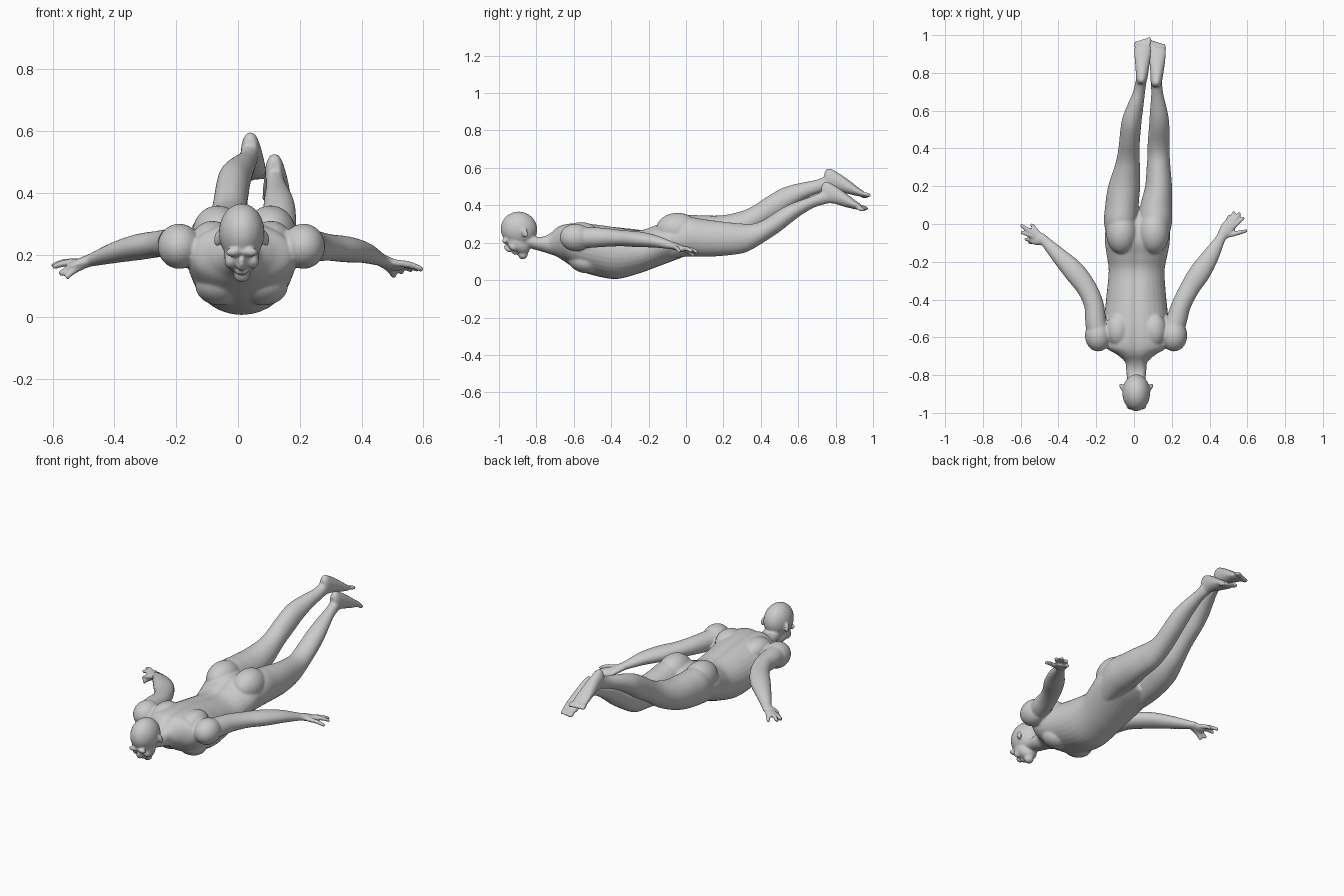
import bpy, bmesh, math
from mathutils import Vector, Matrix

bm = bmesh.new()
SIDES = 32


def spline(rows, steps=5):
    """Catmull-Rom through rows of numbers."""
    pts = [Vector(r) for r in rows]
    out = []
    for i in range(len(pts) - 1):
        a, b, c, d = pts[max(i - 1, 0)], pts[i], pts[i + 1], pts[min(i + 2, len(pts) - 1)]
        for s in range(steps):
            t = s / steps
            out.append(0.5 * (2 * b + (c - a) * t + (2 * a - 5 * b + 4 * c - d) * t * t
                              + (3 * b - a - 3 * c + d) * t ** 3))
    return out + [pts[-1]]


def skin(rings):
    vs = [[bm.verts.new(p) for p in r] for r in rings]
    n = len(rings[0])
    fs = [bm.faces.new((a[i], a[(i + 1) % n], b[(i + 1) % n], b[i]))
          for a, b in zip(vs, vs[1:]) for i in range(n)]
    fs += [bm.faces.new(vs[0]), bm.faces.new(vs[-1])]
    bmesh.ops.recalc_face_normals(bm, faces=fs)


def sections(rows, groove=0.0):
    """Upright cross-sections: y, x, half width, z low, z high."""
    rings = []
    for y, x, w, lo, hi in spline(rows):
        ring = []
        for k in range(SIDES):
            a = 2 * math.pi * k / SIDES
            dx, dz = w * math.cos(a), (hi - lo) / 2 * math.sin(a)
            if dz > 0:
                dz -= groove * math.exp(-(dx / 0.025) ** 2)
            ring.append((x + dx, y, (lo + hi) / 2 + dz))
        rings.append(ring)
    skin(rings)


def tube(rows, steps=5):
    """Limb along a path: x, y, z, half width, half height."""
    pts = spline(rows, steps)
    rings = []
    for i, p in enumerate(pts):
        t = (Vector(pts[min(i + 1, len(pts) - 1)][:3]) - Vector(pts[max(i - 1, 0)][:3])).normalized()
        side = t.cross(Vector((0, 0, 1))).normalized()
        up = side.cross(t)
        c = Vector(p[:3])
        rings.append([c + side * p[3] * math.cos(2 * math.pi * k / SIDES)
                      + up * p[4] * math.sin(2 * math.pi * k / SIDES) for k in range(SIDES)])
    skin(rings)


def blob(c, r, rx=0.0, rz=0.0):
    m = (Matrix.Translation(c) @ Matrix.Rotation(rz, 4, 'Z') @ Matrix.Rotation(rx, 4, 'X')
         @ Matrix.Diagonal((*r, 1)))
    bmesh.ops.create_uvsphere(bm, u_segments=28, v_segments=16, radius=1, matrix=m)


# neck and torso
sections([(-.87, .012, .045, .18, .25), (-.78, .012, .053, .155, .24), (-.73, .012, .06, .14, .257),
          (-.69, .012, .105, .125, .287), (-.65, .012, .165, .10, .302), (-.58, .012, .175, .055, .308),
          (-.48, .012, .168, .022, .302), (-.37, .012, .157, .006, .287), (-.25, .014, .148, .036, .272),
          (-.17, .016, .16, .065, .295), (-.09, .018, .172, .095, .325), (0, .02, .165, .13, .315),
          (.05, .02, .12, .16, .28)], groove=.012)
for s in (-1, 1):
    # chest muscles, shoulder blades, buttocks
    blob((.012 + s * .07, -.55, .10), (.08, .085, .06), -.35)
    blob((.012 + s * .095, -.56, .25), (.065, .09, .06))
    blob((.02 + s * .085, -.045, .27), (.083, .115, .09))
    # ears
    blob((.012 + s * .078, -.862, .252), (.010, .017, .027), .4, s * -.35)
    # brows, cheeks and lips
    blob((.012 + s * .028, -.968, .208), (.026, .016, .013), -.7)
    blob((.012 + s * .036, -.925, .178), (.020, .026, .02), -.7)

# head
blob((.012, -.893, .272), (.074, .098, .094), -.25)
blob((.012, -.902, .198), (.057, .078, .048), -.69)
blob((.012, -.872, .137), (.027, .026, .026))
blob((.012, -.915, .147), (.024, .013, .012), -.7)
blob((.012, -.953, .168), (.011, .026, .015), -.75)
blob((.012, -.945, .160), (.017, .011, .012), -.7)

# legs
sections([(-.12, .10, .07, .11, .29), (0, .112, .088, .125, .335), (.1, .118, .084, .125, .325),
          (.2, .13, .071, .13, .312), (.3, .13, .063, .143, .302), (.36, .13, .059, .168, .302),
          (.42, .13, .058, .205, .325), (.5, .133, .055, .258, .377), (.56, .133, .051, .305, .408),
          (.62, .129, .043, .35, .43), (.69, .123, .032, .39, .456), (.76, .118, .029, .41, .49)])
sections([(-.12, -.06, .07, .11, .30), (0, -.07, .088, .13, .345), (.1, -.064, .088, .142, .345),
          (.2, -.052, .085, .165, .347), (.3, -.036, .068, .21, .37), (.36, -.03, .059, .25, .397),
          (.42, -.025, .055, .292, .437), (.5, -.018, .054, .34, .485), (.56, -.01, .052, .384, .507),
          (.63, .008, .043, .43, .523), (.7, .027, .032, .462, .537), (.76, .038, .029, .482, .565)])

# feet: offsets from the heel, sole facing up, big toe on the inner side
for x, y, z, inner in ((.118, .735, .53, -1), (.04, .75, .60, 1)):
    sections([(y - .01, x, .018, z - .085, z - .025), (y + .012, x, .029, z - .115, z - .002),
              (y + .06, x + .003, .034, z - .122, z - .024), (y + .12, x + .005, .041, z - .14, z - .065),
              (y + .175, x + .006, .045, z - .152, z - .108), (y + .2, x + .006, .038, z - .155, z - .124)])
    for k in range(5):
        blob((x + .006 + inner * (.034 - .0175 * k), y + .218 - .005 * k, z - .143 - .002 * k),
             (.013 if k == 0 else .009, .024, .011), -.35)

# shoulders and arms
blob((.212, -.59, .228), (.07, .085, .073))
blob((-.19, -.59, .228), (.07, .085, .073))
tube([(.19, -.60, .228, .06, .06), (.222, -.52, .228, .056, .056), (.25, -.43, .228, .051, .05),
      (.295, -.34, .224, .052, .043), (.35, -.255, .218, .056, .042), (.405, -.17, .208, .045, .034),
      (.457, -.08, .186, .027, .021), (.475, -.05, .18, .028, .018)])
tube([(-.185, -.60, .232, .06, .06), (-.202, -.52, .238, .056, .056), (-.212, -.43, .238, .052, .05),
      (-.25, -.34, .236, .053, .043), (-.318, -.25, .226, .056, .042), (-.395, -.17, .208, .043, .034),
      (-.472, -.09, .184, .027, .021), (-.495, -.07, .178, .028, .018)])


def hand(wrist, tips, thumb):
    w = Vector(wrist)
    mid = sum((Vector(t) for t in tips), Vector()) / len(tips)
    palm = [w.lerp(mid, f) for f in (-.1, .2, .45, .62)]
    tube([(*p, hw, hh) for p, hw, hh in zip(palm, (.024, .033, .038, .032), (.019, .019, .016, .012))])
    for t in tips + [thumb]:
        t = Vector(t)
        a = w.lerp(t, .3)
        b = a.lerp(t, .55) + Vector((0, 0, .006))
        tube([(*a, .013, .012), (*b, .012, .0115), (*t, .009, .009)])


# hands
hand((.462, -.07, .184), [(.532, .066, .142), (.562, .06, .15), (.582, .035, .152), (.505, .045, .13)],
     (.598, -.035, .152))
hand((-.478, -.085, .182), [(-.6, -.005, .165), (-.6, -.042, .16), (-.578, -.08, .137), (-.557, -.098, .125)],
     (-.545, .0, .15))

# fuse every part into one smooth body
mesh = bpy.data.meshes.new("body")
bm.to_mesh(mesh)
bm.free()
body = bpy.data.objects.new("body", mesh)
bpy.context.collection.objects.link(body)
rm = body.modifiers.new("fuse", 'REMESH')
rm.mode = 'VOXEL'
rm.voxel_size = .0058
rm.use_smooth_shade = True
sm = body.modifiers.new("soften", 'SMOOTH')
sm.factor = .5
sm.iterations = 6
